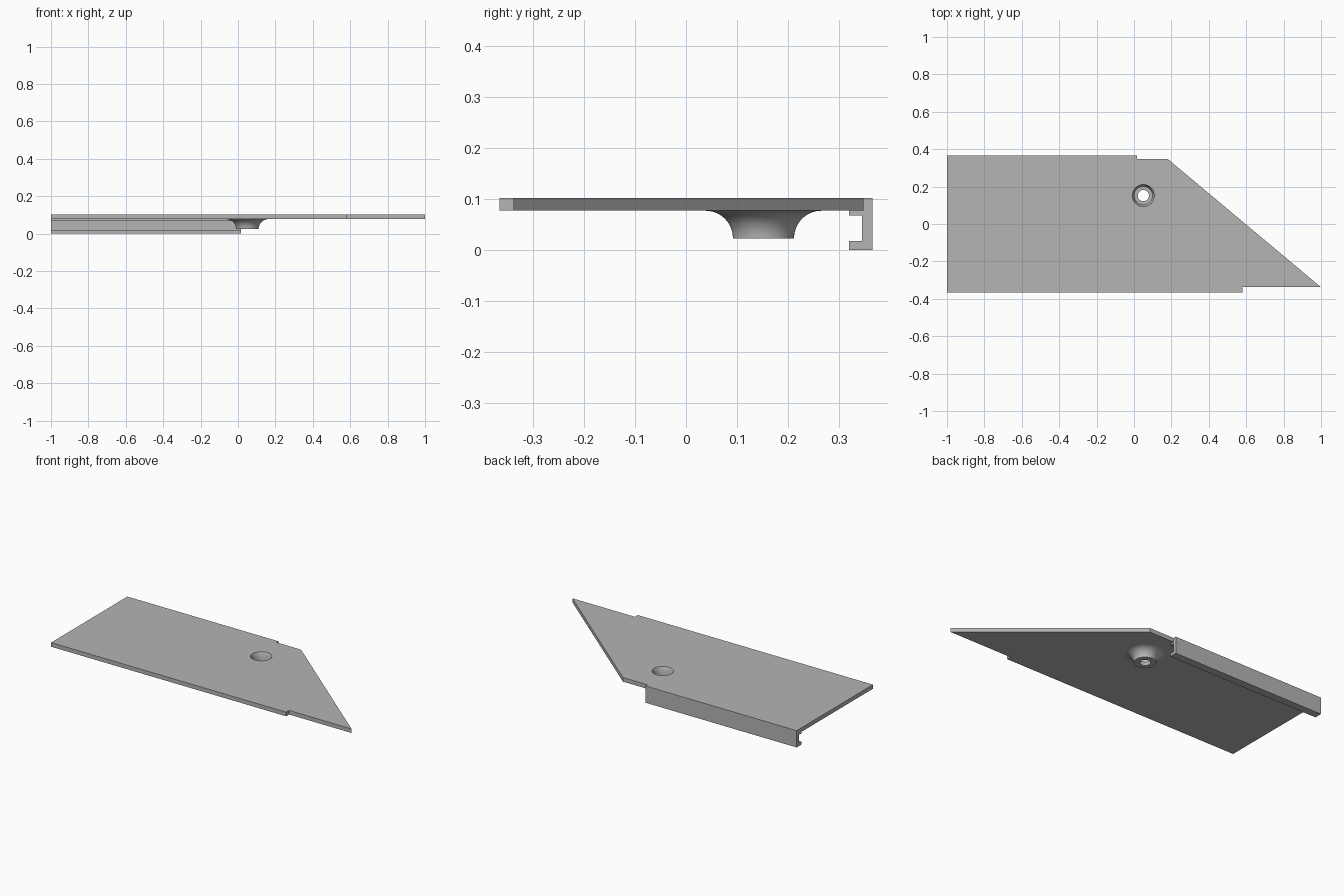
import bpy
import bmesh
from math import cos, sin, pi
from mathutils import Matrix, Vector

cube = bpy.data.objects.get("Cube")
if cube:
    bpy.data.objects.remove(cube)

GREY = (0.46, 0.46, 0.46, 1)
grey = bpy.data.materials.new("plain grey")
grey.use_nodes = True
grey.diffuse_color = GREY
grey.node_tree.nodes["Principled BSDF"].inputs["Base Color"].default_value = GREY

BOTTOM, TOP = 0.077, 0.102      # plate faces
BACK, RAIL_END = 0.366, 0.015
HOLE = Vector((0.05, 0.152, 0))
RIM, SEGMENTS = 0.059, 64


def finish(name, bm):
    bmesh.ops.recalc_face_normals(bm, faces=bm.faces[:])
    mesh = bpy.data.meshes.new(name)
    bm.to_mesh(mesh)
    bm.free()
    mesh.materials.append(grey)
    obj = bpy.data.objects.new(name, mesh)
    bpy.context.collection.objects.link(obj)
    return obj


def prism(name, points, direction):
    """Closed outline swept along a direction."""
    bm = bmesh.new()
    face = bm.faces.new([bm.verts.new(p) for p in points])
    swept = bmesh.ops.extrude_face_region(bm, geom=[face])["geom"]
    verts = [v for v in swept if isinstance(v, bmesh.types.BMVert)]
    bmesh.ops.translate(bm, verts=verts, vec=direction)
    return finish(name, bm)


# Slanted plate with a small step on both long edges
outline = [(-1, -BACK), (0.58, -BACK), (0.58, -0.338), (1, -0.338),
           (0.18, 0.348), (RAIL_END, 0.348), (RAIL_END, BACK), (-1, BACK)]
plate = prism("plate", [(x, y, BOTTOM) for x, y in outline], (0, 0, TOP - BOTTOM))

# Round opening through the plate
bm = bmesh.new()
bmesh.ops.create_cone(bm, cap_ends=True, segments=SEGMENTS, radius1=RIM, radius2=RIM,
                      depth=0.2, matrix=Matrix.Translation(HOLE + Vector((0, 0, TOP))))
cutter = finish("hole_cutter", bm)
cutter.hide_render = True
cutter.hide_set(True)
cut = plate.modifiers.new("hole", 'BOOLEAN')
cut.object = cutter
cut.operation = 'DIFFERENCE'
cut.solver = 'EXACT'

# Hooked rail under the back edge
lip, wall = 0.32, 0.345
hook = [(BACK, 0), (BACK, BOTTOM), (lip, BOTTOM), (lip, 0.068),
        (wall, 0.068), (wall, 0.018), (lip, 0.018), (lip, 0)]
prism("hook_rail", [(-1, y, z) for y, z in hook], (RAIL_END + 1, 0, 0))

# Flared screw boss: recess, through hole and rounded outer flank
foot, flare, base = 0.06, 0.053, 0.023
profile = [(RIM, TOP), (0.048, 0.08), (0.048, 0.045), (0.03, 0.045), (0.03, base)]
for i in range(13):
    a = pi - i * pi / 24
    profile.append((foot + flare + flare * cos(a), base + (BOTTOM - base) * sin(a)))
profile.append((RIM, BOTTOM))

bm = bmesh.new()
rings = [[bm.verts.new((HOLE.x + r * cos(2 * pi * k / SEGMENTS),
                        HOLE.y + r * sin(2 * pi * k / SEGMENTS), z))
          for k in range(SEGMENTS)] for r, z in profile]
for i, ring in enumerate(rings):
    nxt = rings[(i + 1) % len(rings)]
    for k in range(SEGMENTS):
        j = (k + 1) % SEGMENTS
        bm.faces.new((ring[k], ring[j], nxt[j], nxt[k]))
boss = finish("screw_boss", bm)

bpy.ops.object.select_all(action='DESELECT')
boss.select_set(True)
bpy.context.view_layer.objects.active = boss
bpy.ops.object.shade_smooth_by_angle()
